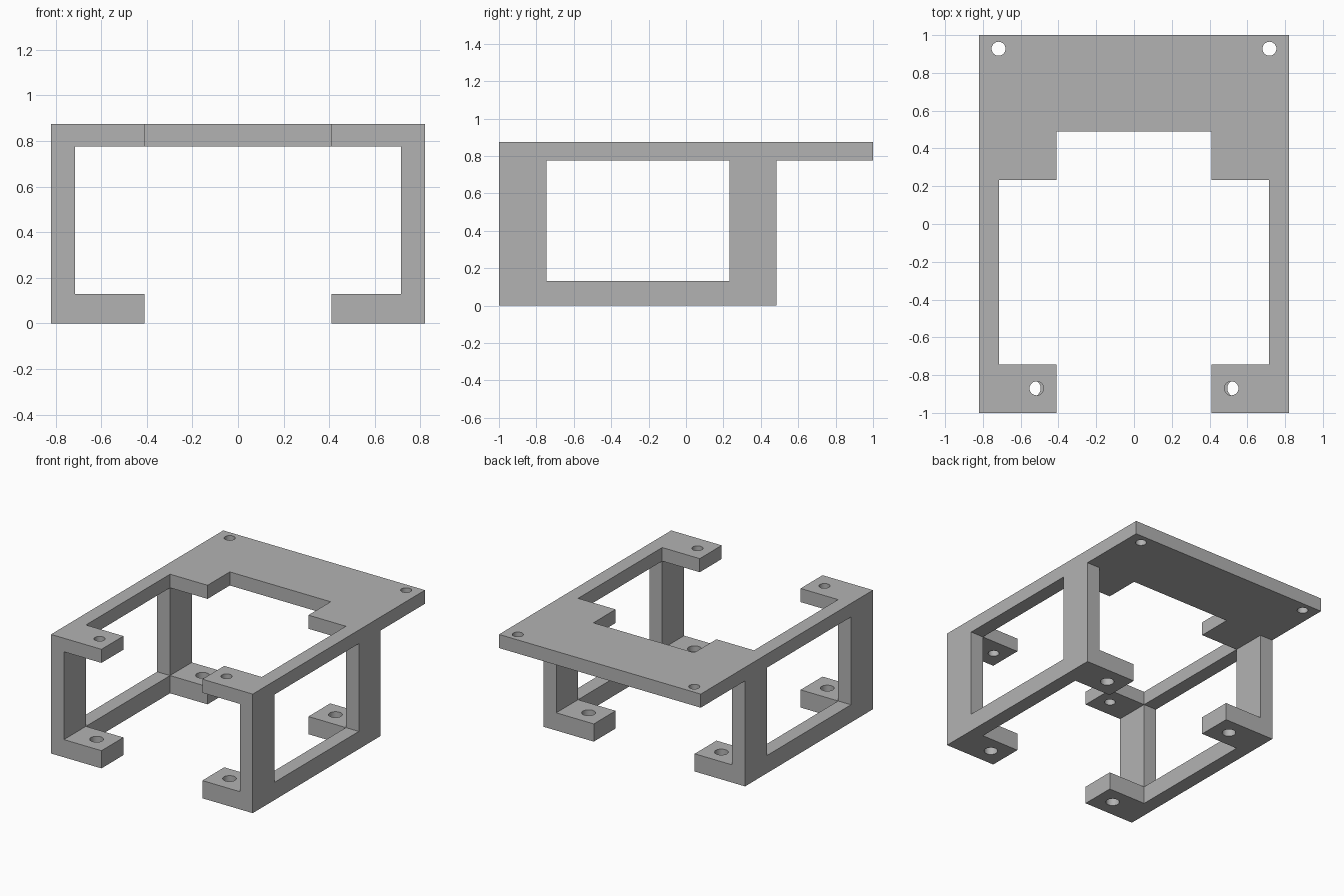
import bpy
from math import radians

cube = bpy.data.objects.get("Cube")
if cube:
    bpy.data.objects.remove(cube, do_unlink=True)

HALF_W, INNER, SLOT = 0.82, 0.715, 0.41    # outer, wall and slot half widths
FRONT, BACK = -1.0, 1.0
WIN_FRONT, WIN_BACK = -0.745, 0.232        # openings between the posts
BASE_T, DECK_Z, TOP = 0.13, 0.775, 0.875   # base thickness, deck underside, top
OUT = 0.2                                  # how far cutters pass the surface

grey = bpy.data.materials.new("plain_grey")
grey.use_nodes = True
colour = (0.45, 0.45, 0.45, 1)
grey.diffuse_color = colour
grey.node_tree.nodes["Principled BSDF"].inputs["Base Color"].default_value = colour


def box(name, x, y, z):
    """Box from (min, max) ranges on each axis."""
    centre = [(a + b) / 2 for a, b in (x, y, z)]
    bpy.ops.mesh.primitive_cube_add(size=1, location=centre)
    ob = bpy.context.object
    ob.name = name
    ob.scale = [b - a for a, b in (x, y, z)]
    bpy.ops.object.transform_apply(location=True, rotation=False, scale=True)
    return ob


def drill(x, y, z, radius):
    bpy.ops.mesh.primitive_cylinder_add(vertices=32, radius=radius, depth=0.3,
                                        location=(x, y, z))
    return bpy.context.object


def cut(target, cutter):
    """Subtract the cutter from the target, then discard it."""
    cutter.hide_render = True
    mod = target.modifiers.new("cut", 'BOOLEAN')
    mod.operation = 'DIFFERENCE'
    mod.solver = 'EXACT'
    mod.object = cutter
    bpy.ops.object.select_all(action='DESELECT')
    target.select_set(True)
    bpy.context.view_layer.objects.active = target
    bpy.ops.object.modifier_apply(modifier=mod.name)
    bpy.data.objects.remove(cutter, do_unlink=True)


# Solid block that the whole bracket is milled from
bracket = box("mounting_bracket", (-HALF_W, HALF_W), (FRONT, BACK), (0, TOP))

full_y = (FRONT - OUT, BACK + OUT)
full_z = (-OUT, TOP + OUT)
wide_x = (-HALF_W - OUT, HALF_W + OUT)

# Space under the rear deck overhang
cut(bracket, box("overhang_cut", wide_x, (0.485, BACK + OUT), (-OUT, DECK_Z)))
# Tunnel between the side walls
cut(bracket, box("tunnel_cut", (-INNER, INNER), full_y, (BASE_T, DECK_Z)))
# Side windows
cut(bracket, box("window_cut", wide_x, (WIN_FRONT, WIN_BACK), (BASE_T, DECK_Z)))
# Vertical opening between the tabs
cut(bracket, box("opening_cut", (-INNER, INNER), (WIN_FRONT, WIN_BACK), full_z))
# Central slot, open at the front
cut(bracket, box("slot_cut", (-SLOT, SLOT), (FRONT - OUT, 0.49), full_z))

# Screw holes in the deck corners, upper tabs and lower tabs
for side in (-1, 1):
    cut(bracket, drill(side * 0.717, 0.928, TOP, 0.037))
    cut(bracket, drill(side * 0.516, -0.87, TOP, 0.037))
    for y in (-0.87, 0.36):
        cut(bracket, drill(side * 0.54, y, 0.07, 0.046))

# Material and shading
bracket.data.materials.clear()
bracket.data.materials.append(grey)
for face in bracket.data.polygons:
    face.material_index = 0
bpy.ops.object.select_all(action='DESELECT')
bracket.select_set(True)
bpy.context.view_layer.objects.active = bracket
bpy.ops.object.shade_smooth_by_angle(angle=radians(30))
